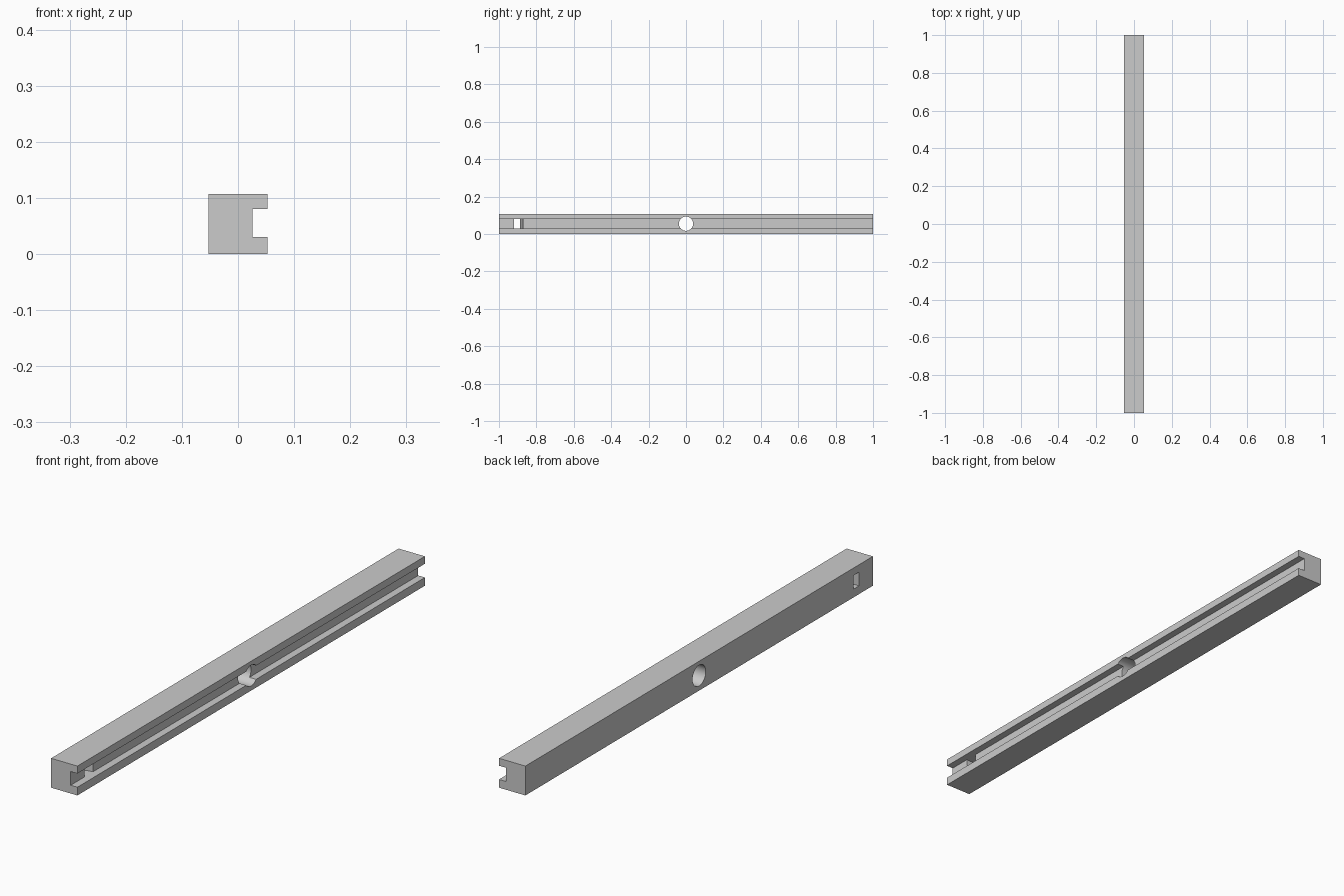
import bpy
import bmesh
import math

cube = bpy.data.objects.get("Cube")
if cube:
    bpy.data.objects.remove(cube, do_unlink=True)

grey = bpy.data.materials.new("plain grey")
grey.use_nodes = True
colour = (0.6, 0.6, 0.6, 1)
grey.diffuse_color = colour
grey.node_tree.nodes["Principled BSDF"].inputs["Base Color"].default_value = colour


def prism(name, points, direction):
    """Extrude a flat outline along a direction."""
    bm = bmesh.new()
    base = bm.faces.new([bm.verts.new(p) for p in points])
    ext = bmesh.ops.extrude_face_region(bm, geom=[base])
    moved = [v for v in ext["geom"] if isinstance(v, bmesh.types.BMVert)]
    bmesh.ops.translate(bm, verts=moved, vec=direction)
    bmesh.ops.recalc_face_normals(bm, faces=bm.faces)
    mesh = bpy.data.meshes.new(name)
    bm.to_mesh(mesh)
    bm.free()
    mesh.materials.append(grey)
    obj = bpy.data.objects.new(name, mesh)
    bpy.context.collection.objects.link(obj)
    return obj


half, height = 0.053, 0.107
floor, low, high = 0.026, 0.03, 0.08

# Bar with a square groove along its left side
outline = [(-half, 0), (half, 0), (half, low), (floor, low),
           (floor, high), (half, high), (half, height), (-half, height)]
bar = prism("grooved_bar", [(x, -1, z) for x, z in outline], (0, 2, 0))

# Round hole through the middle
hole = prism("hole_cutter",
             [(-0.1, 0.038 * math.cos(a), 0.055 + 0.038 * math.sin(a))
              for a in (math.tau * i / 32 for i in range(32))], (0.2, 0, 0))

# Slot near the front end, with one sloping wall, flush with the groove
slot = prism("slot_cutter",
             [(-0.06, -0.92, low), (0.04, -0.92, low), (0.04, -0.867, low),
              (floor, -0.871, low), (-half, -0.887, low), (-0.06, -0.888, low)],
             (0, 0, high - low))

for cutter in (hole, slot):
    cut = bar.modifiers.new(cutter.name, "BOOLEAN")
    cut.operation = "DIFFERENCE"
    cut.solver = "EXACT"
    cut.object = cutter
    cutter.hide_render = True
    cutter.hide_set(True)

# Apply the cuts, then smooth only the round hole
bpy.context.view_layer.objects.active = bar
bar.select_set(True)
for mod in list(bar.modifiers):
    bpy.ops.object.modifier_apply(modifier=mod.name)
for cutter in (hole, slot):
    bpy.data.objects.remove(cutter, do_unlink=True)
bpy.ops.object.shade_smooth_by_angle(angle=math.radians(30))
